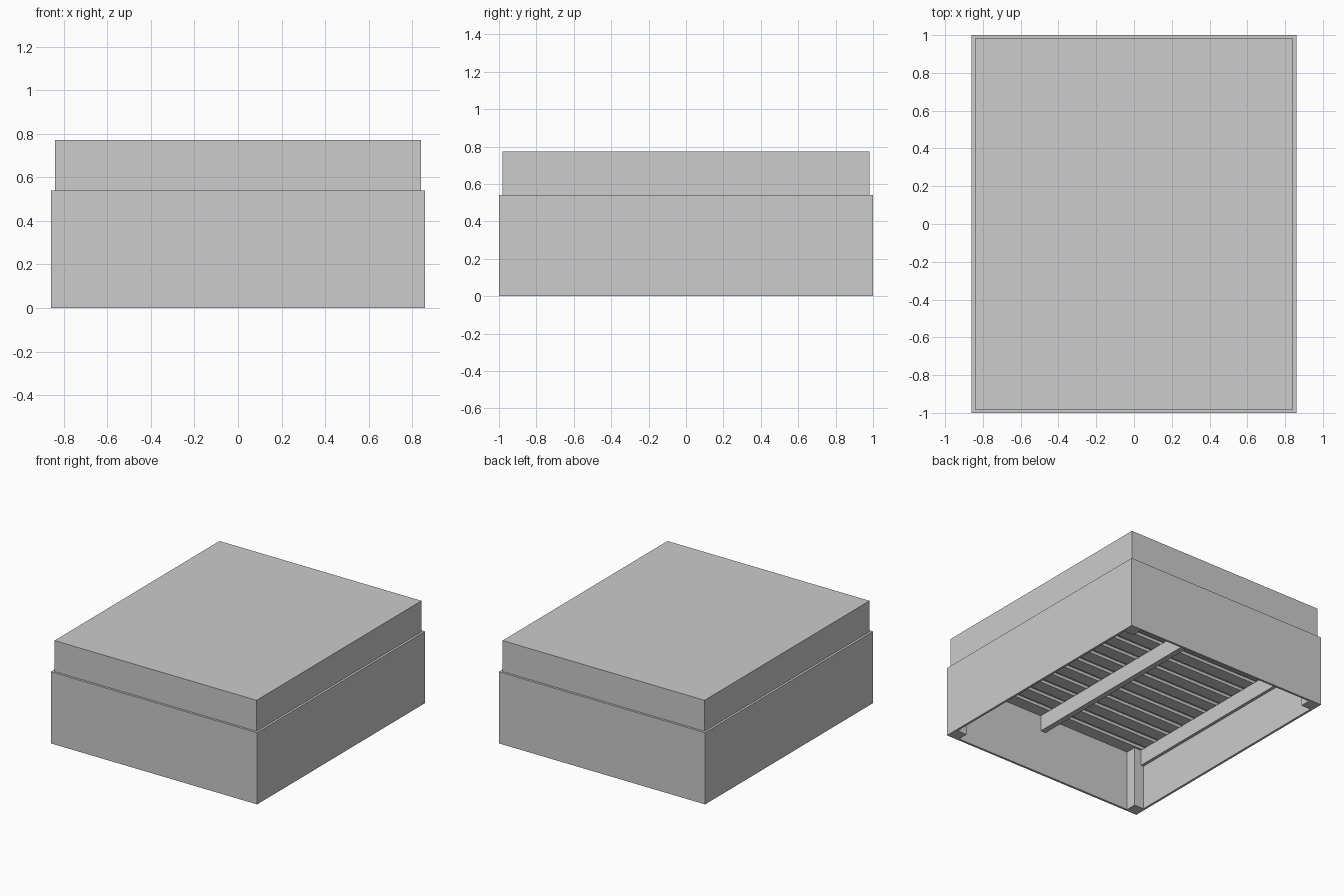
import bpy

if "Cube" in bpy.data.objects:
    bpy.data.objects.remove(bpy.data.objects["Cube"])

grey = bpy.data.materials.new("light_grey")
grey.diffuse_color = (0.604, 0.604, 0.604, 1)
grey.use_nodes = True
grey.node_tree.nodes["Principled BSDF"].inputs["Base Color"].default_value = grey.diffuse_color

W, L = 0.86, 1.0          # outer half width and half length
T = 0.017                 # panel thickness
RIM = 0.54                # panel height
IX, IY = W - T, L - T     # inner faces of the panels
POST = 0.08
BEAM_Z, SLAT_Z, BASE_Z, TOP_Z = 0.34, 0.46, 0.482, 0.773


def box(name, x, y, z):
    """Box from (min, max) pairs on each axis."""
    verts = [(a, b, c) for a in x for b in y for c in z]
    faces = [(0, 1, 3, 2), (4, 6, 7, 5), (0, 4, 5, 1),
             (2, 3, 7, 6), (0, 2, 6, 4), (1, 5, 7, 3)]
    mesh = bpy.data.meshes.new(name)
    mesh.from_pydata(verts, [], faces)
    mesh.materials.append(grey)
    obj = bpy.data.objects.new(name, mesh)
    bpy.context.collection.objects.link(obj)
    return obj


def span(a, b):
    return (min(a, b), max(a, b))


# Outer panels, corner posts and side rails
for s, side, end in ((-1, "left", "front"), (1, "right", "back")):
    box(side + "_panel", span(s * IX, s * W), (-L, L), (0, RIM))
    box(end + "_panel", (-IX, IX), span(s * IY, s * L), (0, RIM))
    box(side + "_rail", span(s * (IX - 0.023), s * IX),
        (-IY + POST, IY - POST), (BEAM_Z, SLAT_Z))
    for t, e in ((-1, "front"), (1, "back")):
        box(f"{e}_{side}_post", span(s * (IX - POST), s * IX),
            span(t * (IY - POST), t * IY), (0, SLAT_Z))

# Centre beam under the slats
box("centre_beam", (-0.022, 0.022), (-IY, IY), (BEAM_Z, SLAT_Z))

# Slats across the width
COUNT, SLAT_W = 15, 0.095
for i in range(COUNT):
    y = -IY + SLAT_W / 2 + i * (2 * IY - SLAT_W) / (COUNT - 1)
    box("slat", (-IX, IX), (y - SLAT_W / 2, y + SLAT_W / 2), (SLAT_Z, BASE_Z))

# Mattress
box("mattress", (-IX + 0.001, IX - 0.001), (-IY + 0.001, IY - 0.001), (BASE_Z, TOP_Z))
